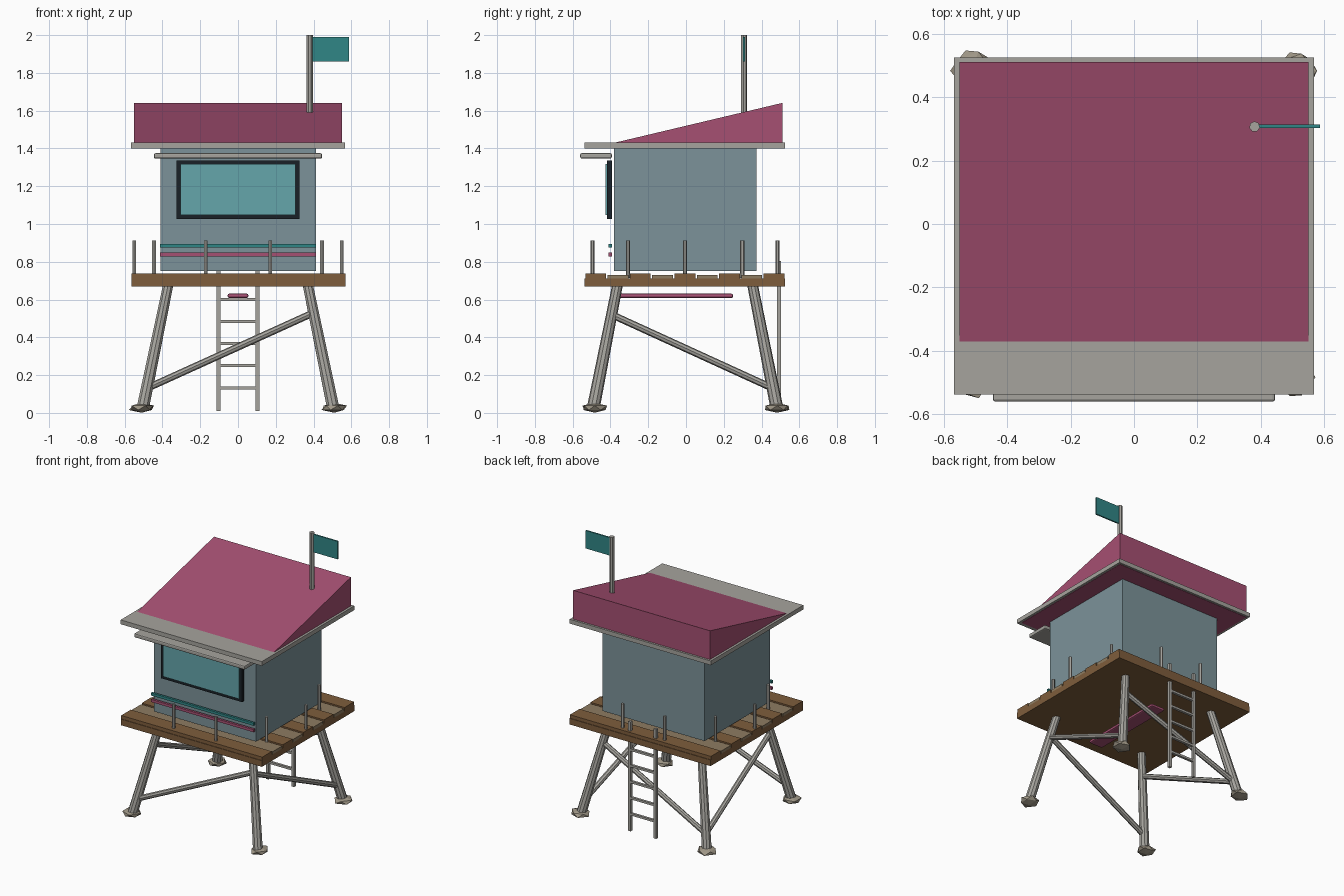
import bpy, bmesh, math, random
from mathutils import Vector

if "Cube" in bpy.data.objects:
    bpy.data.objects.remove(bpy.data.objects["Cube"])

random.seed(4)


def mat(name, r, g, b):
    m = bpy.data.materials.new(name)
    m.diffuse_color = (r, g, b, 1)
    m.use_nodes = True
    m.node_tree.nodes["Principled BSDF"].inputs["Base Color"].default_value = m.diffuse_color
    return m


GREY = mat("pale_paint", 0.38, 0.37, 0.34)
WALL = mat("wall_paint", 0.20, 0.29, 0.32)
ROSE = mat("rose_paint", 0.38, 0.08, 0.17)
TEAL = mat("teal_paint", 0.03, 0.24, 0.24)
GLASS = mat("window_glass", 0.13, 0.38, 0.41)
DARK = mat("dark_trim", 0.01, 0.015, 0.02)
WOOD = mat("brown_wood", 0.21, 0.11, 0.045)
TAN = mat("weathered_wood", 0.27, 0.20, 0.12)
STONE = mat("stone", 0.36, 0.32, 0.25)


def finish(name, bm, m):
    bmesh.ops.recalc_face_normals(bm, faces=bm.faces[:])
    me = bpy.data.meshes.new(name)
    bm.to_mesh(me)
    bm.free()
    me.materials.append(m)
    ob = bpy.data.objects.new(name, me)
    bpy.context.collection.objects.link(ob)
    return ob


def box(name, x, y, z, m, bevel=0):
    """Box from (min, max) ranges."""
    bm = bmesh.new()
    bmesh.ops.create_cube(bm, size=1)
    for v in bm.verts:
        v.co = [(r[0] + r[1]) / 2 + c * (r[1] - r[0]) for c, r in zip(v.co, (x, y, z))]
    ob = finish(name, bm, m)
    if bevel:
        b = ob.modifiers.new("bevel", "BEVEL")
        b.width, b.segments = bevel, 2
    return ob


def rod(name, a, b, r1, r2=None, sides=8, m=GREY):
    """Tapered rod between two points."""
    a, b = Vector(a), Vector(b)
    bm = bmesh.new()
    bmesh.ops.create_cone(bm, cap_ends=True, segments=sides, radius1=r1,
                          radius2=r1 if r2 is None else r2, depth=(b - a).length)
    q = Vector((0, 0, 1)).rotation_difference(b - a)
    for v in bm.verts:
        v.co = q @ v.co + (a + b) / 2
    return finish(name, bm, m)


# splayed legs on flat stones
def leg_point(sx, sy, z):
    t = (0.69 - z) / 0.66
    return Vector((sx * (0.367 + 0.136 * t), sy * (0.355 + 0.13 * t) - 0.005, z))


for sx in (-1, 1):
    for sy in (-1, 1):
        tag = ("left" if sx < 0 else "right") + ("_front" if sy < 0 else "_back")
        rod("leg_" + tag, leg_point(sx, sy, 0.03), leg_point(sx, sy, 0.69), 0.034, 0.028, 10)
        bm = bmesh.new()
        bmesh.ops.create_icosphere(bm, subdivisions=1, radius=1)
        for v in bm.verts:
            k = random.uniform(0.85, 1.2)
            v.co = (sx * 0.51 + v.co.x * 0.066 * k, sy * 0.483 + v.co.y * 0.066 * k,
                    0.027 + v.co.z * 0.026)
        finish("foot_stone_" + tag, bm, STONE)

# one diagonal brace per side
for s, tag in ((-1, "front"), (1, "back")):
    rod("brace_" + tag, leg_point(-1, s, 0.13), leg_point(1, s, 0.53), 0.019)
for s, tag in ((-1, "left"), (1, "right")):
    rod("brace_" + tag, leg_point(s, 1, 0.13), leg_point(s, -1, 0.52), 0.019)

# deck with alternating planks
box("deck_base", (-0.565, 0.568), (-0.537, 0.525), (0.668, 0.712), WOOD)
pitch = 1.062 / 9
for i in range(9):
    y0 = -0.537 + i * pitch
    odd = i % 2
    box(f"deck_plank_{i + 1}", (-0.565, 0.568), (y0 + 0.004, y0 + pitch - 0.004),
        (0.708, 0.731 if odd else 0.737), TAN if odd else WOOD)

# railing posts in an oval ring
for i in range(10):
    a = math.tau * i / 10
    x, y = 0.55 * math.cos(a), 0.515 * math.sin(a) - 0.005
    rod(f"railing_post_{i + 1}", (x, y, 0.715), (x, y, 0.912), 0.011, sides=6)

# ladder at the back
for s, tag in ((-1, "left"), (1, "right")):
    x = s * 0.103
    box("ladder_rail_" + tag, (x - 0.01, x + 0.01), (0.483, 0.503), (0.01, 0.805), GREY)
for i in range(6):
    z = 0.133 + i * 0.117
    box(f"ladder_rung_{i + 1}", (-0.1, 0.1), (0.484, 0.502), (z - 0.008, z + 0.008), GREY)

# rescue board slung below the deck
box("rescue_board", (-0.055, 0.055), (-0.40, 0.25), (0.609, 0.631), ROSE, 0.009)

# cabin, trim stripes and window
box("cabin", (-0.41, 0.412), (-0.38, 0.372), (0.75, 1.402), WALL)
box("teal_stripe", (-0.413, 0.413), (-0.41, -0.393), (0.876, 0.895), TEAL)
box("rose_stripe", (-0.413, 0.413), (-0.41, -0.393), (0.829, 0.848), ROSE)
box("window_frame", (-0.325, 0.325), (-0.417, -0.393), (1.027, 1.337), DARK)
box("window_glass", (-0.305, 0.305), (-0.425, -0.41), (1.048, 1.318), GLASS)
box("window_awning", (-0.445, 0.445), (-0.56, -0.393), (1.346, 1.375), GREY, 0.008)

# eave slab and the sloped roof that rises through it
box("eave", (-0.567, 0.567), (-0.537, 0.525), (1.401, 1.432), GREY)
bm = bmesh.new()
profile = ((-0.51, 1.399), (0.51, 1.399), (0.51, 1.641))
ends = [[bm.verts.new((x, y, z)) for y, z in profile] for x in (-0.55, 0.55)]
for e in ends:
    bm.faces.new(e)
for i in range(3):
    j = (i + 1) % 3
    bm.faces.new((ends[0][i], ends[0][j], ends[1][j], ends[1][i]))
finish("sloped_roof", bm, ROSE)

# flag
rod("flag_pole", (0.38, 0.307, 1.585), (0.38, 0.307, 2.0), 0.017, sides=7)
box("flag", (0.385, 0.587), (0.302, 0.313), (1.86, 1.99), TEAL)
